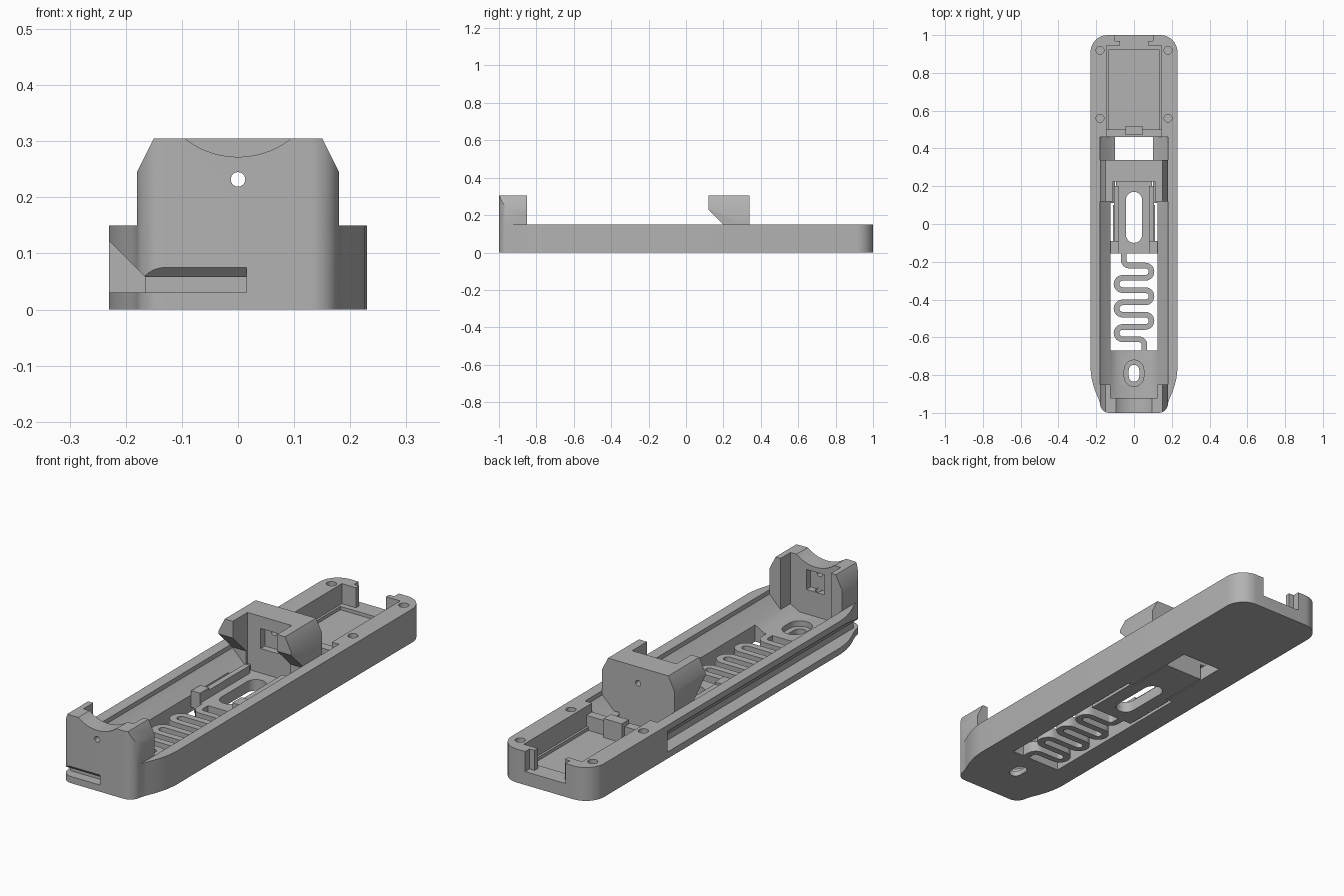
import bpy, bmesh, math
from mathutils import Vector

old = bpy.data.objects.get("Cube")
if old:
    bpy.data.objects.remove(old)

grey = bpy.data.materials.new("plain_grey")
grey.use_nodes = True
grey.diffuse_color = (0.45, 0.45, 0.45, 1)
grey.node_tree.nodes["Principled BSDF"].inputs["Base Color"].default_value = grey.diffuse_color


def prism(name, pts, axis, lo, hi):
    """Extrude a 2D outline along an axis; pts are the other two coordinates in order."""
    def place(p, d):
        return {"x": (d, p[0], p[1]), "y": (p[0], d, p[1]), "z": (p[0], p[1], d)}[axis]
    bm = bmesh.new()
    a = [bm.verts.new(place(p, lo)) for p in pts]
    b = [bm.verts.new(place(p, hi)) for p in pts]
    bm.faces.new(a)
    bm.faces.new(b[::-1])
    for i in range(len(pts)):
        j = (i + 1) % len(pts)
        bm.faces.new((a[i], b[i], b[j], a[j]))
    bmesh.ops.recalc_face_normals(bm, faces=bm.faces)
    mesh = bpy.data.meshes.new(name)
    bm.to_mesh(mesh)
    bm.free()
    mesh.materials.append(grey)
    ob = bpy.data.objects.new(name, mesh)
    bpy.context.collection.objects.link(ob)
    return ob


def box(x0, x1, y0, y1, z0, z1, name="cutter"):
    return prism(name, [(x0, y0), (x1, y0), (x1, y1), (x0, y1)], "z", z0, z1)


def arc(cx, cy, r, start, end, n=10):
    angles = [math.radians(start + (end - start) * i / n) for i in range(n + 1)]
    return [(cx + r * math.cos(a), cy + r * math.sin(a)) for a in angles]


def disc(cx, cy, r, n=24):
    return arc(cx, cy, r, 0, 360, n)[:-1]


def stadium(cx, y0, y1, r):
    return arc(cx, y1 - r, r, 0, 180) + arc(cx, y0 + r, r, 180, 360)


def both(half):
    """Mirror a right-hand outline to make it symmetric."""
    return half + [(-x, y) for x, y in reversed(half)]


def combine(target, others, op="DIFFERENCE"):
    for other in others:
        mod = target.modifiers.new("bool", "BOOLEAN")
        mod.operation, mod.solver, mod.object = op, "EXACT", other
        graph = bpy.context.evaluated_depsgraph_get()
        mesh = bpy.data.meshes.new_from_object(target.evaluated_get(graph))
        target.modifiers.clear()
        target.data = mesh
        bpy.data.objects.remove(other)


def smooth(ob):
    bpy.ops.object.select_all(action="DESELECT")
    ob.select_set(True)
    bpy.context.view_layer.objects.active = ob
    bpy.ops.object.shade_smooth_by_angle(angle=math.radians(30))


# Tray body with rounded ends
nose = arc(0.13, -0.95, 0.05, 270, 360)
flare = [(0.19, -0.92), (0.203, -0.89), (0.215, -0.855), (0.225, -0.815), (0.23, -0.77)]
body = prism("tray_body", both(nose + flare + arc(0.14, 0.91, 0.09, 0, 90)), "z", 0, 0.15)

# Front end tower with chamfered shoulders
tower = prism("tower", both(nose + [(0.18, -0.85)]), "z", 0, 0.305)
shoulders = both([(0.18, -0.1), (0.18, 0.245), (0.15, 0.305), (0.15, 0.4)])
combine(tower, [prism("cutter", shoulders, "y", -1.1, -0.8)], "INTERSECT")
combine(body, [tower], "UNION")

# Trough, tower interior, saddle notch and pin hole
trough = both([(0.08, 0.05), (0.125, 0.075), (0.18, 0.13), (0.18, 0.2)])
throat = both([(0.08, 0.05), (0.125, 0.075), (0.125, 0.4)])
combine(body, [
    prism("cutter", trough, "y", -0.85, 0.46),
    prism("cutter", throat, "y", -0.92, -0.84),
    prism("cutter", disc(0, 0.425, 0.153, 64), "y", -1.1, -0.8),
    prism("cutter", disc(0, 0.232, 0.013), "y", -1.1, -0.8),
    box(-0.045, 0.045, -0.95, -0.9, 0.16, 0.25),
])

# Cable groove along one side and around the nose
combine(body, [
    prism("cutter", [(-0.25, 0.03), (-0.165, 0.03), (-0.165, 0.058), (-0.25, 0.143)], "y", -1.1, 0.46),
    prism("cutter", [(-1.02, 0.03), (-0.955, 0.03), (-0.955, 0.058), (-0.983, 0.058), (-1.02, 0.095)],
          "x", -0.25, 0.015),
    prism("cutter", disc(0, -0.94, 0.013), "z", 0.04, 0.17),
])

# Floor openings and countersunk slot
combine(body, [
    box(-0.125, 0.125, -0.67, 0.11, -0.1, 0.2),
    box(-0.1, 0.1, 0.1, 0.46, -0.1, 0.2),
    prism("cutter", stadium(0, -0.86, -0.72, 0.052), "z", 0.025, 0.2),
    prism("cutter", stadium(0, -0.835, -0.745, 0.028), "z", -0.1, 0.2),
])

# Rear compartment, end notch and divider
combine(body, [
    box(-0.145, 0.145, 0.5, 0.945, 0.06, 0.2),
    box(-0.135, 0.135, 0.5, 0.92, 0.045, 0.2),
    box(-0.145, 0.145, 0.45, 0.51, 0.11, 0.2),
    box(-0.075, 0.075, 0.9, 0.98, 0.06, 0.2),
    box(-0.1, 0.1, 0.968, 1.1, 0.06, 0.2),
])
combine(body, [prism("cutter", disc(sx * 0.18, y, 0.021), "z", 0.05, 0.2)
               for sx in (-1, 1) for y in (0.56, 0.92)])
combine(body, [box(-0.045, 0.045, 0.47, 0.52, 0.03, 0.13, "latch_tab")], "UNION")
smooth(body)

# Sliding jaw
jaw_shape = both([(0.095, 0), (0.095, 0.075), (0.12, 0.075), (0.18, 0.135), (0.18, 0.245), (0.15, 0.305)])
jaw = prism("sliding_jaw", jaw_shape, "y", 0.12, 0.34)
combine(jaw, [
    box(-0.11, 0.11, 0.1, 0.225, 0.05, 0.4),
    prism("cutter", [(0.1, 0.25), (0.12, 0.23), (0.215, 0.135), (0.215, 0.05), (0.1, 0.05)], "x", -0.3, 0.3),
    box(-0.045, 0.045, 0.2, 0.255, 0.16, 0.25),
    prism("cutter", disc(0, 0.232, 0.013), "y", 0, 0.5),
])

# Sled plate with raised side arms and feet
sled = prism("sled_plate", both([(0.11, -0.155), (0.11, 0.1), (0.095, 0.1), (0.095, 0.3)]), "z", 0, 0.05)
arms = []
for s in (-1, 1):
    for x0, x1, y0, y1, z1 in ((0.08, 0.105, -0.155, 0.2, 0.085), (0.08, 0.124, -0.155, -0.09, 0.095)):
        lo, hi = sorted((s * x0, s * x1))
        arms.append(box(lo, hi, y0, y1, 0.02, z1, "sled_arm"))
combine(sled, arms, "UNION")
combine(sled, [jaw], "UNION")
combine(sled, [prism("cutter", stadium(0, -0.1, 0.17, 0.043), "z", -0.1, 0.12)])
sled.name = "sliding_jaw_and_sled"
smooth(sled)

# Serpentine spring: a ribbon following alternating bends
pitch, reach, half = 0.065, 0.06, 0.015
path = [Vector((-0.055, -0.13))] + [Vector(p) for p in arc(-0.025, -0.19, 0.03, 180, 270, 6)]
for i in range(6):
    s = 1 if i % 2 == 0 else -1
    y = -0.22 - pitch * (i + 0.5)
    path += [Vector((s * x, yy)) for x, yy in arc(reach, y, pitch / 2, 90, -90, 12)]
path += [Vector(p) for p in arc(0.025, -0.64, 0.03, 90, 0, 6)] + [Vector((0.055, -0.69))]
left, right = [], []
for i, p in enumerate(path):
    d = (path[min(i + 1, len(path) - 1)] - path[max(i - 1, 0)]).normalized()
    side = Vector((-d.y, d.x)) * half
    left.append(tuple(p + side))
    right.append(tuple(p - side))
spring = prism("serpentine_spring", left + right[::-1], "z", 0, 0.05)
smooth(spring)
